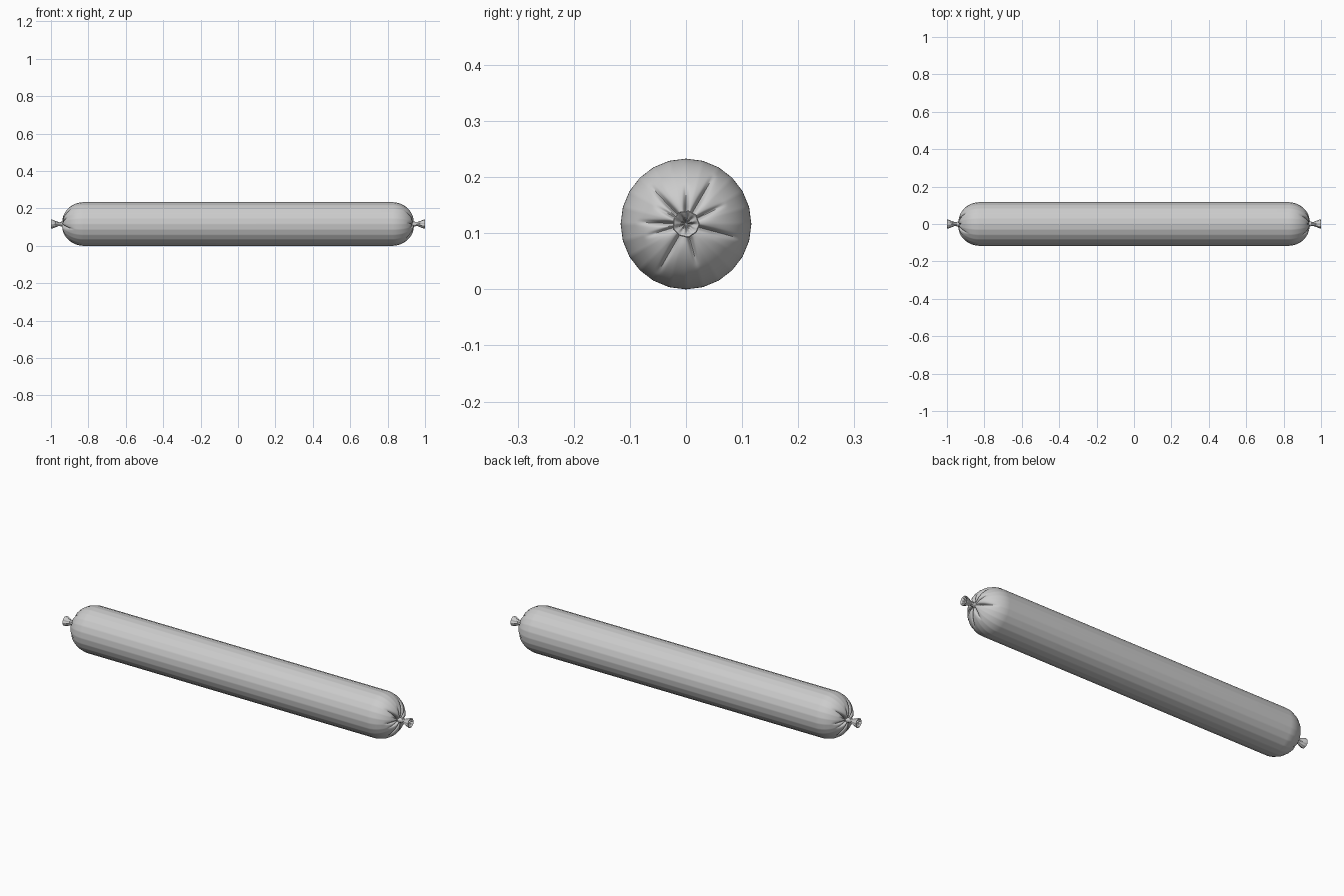
import bpy, bmesh, math

if "Cube" in bpy.data.objects:
    bpy.data.objects.remove(bpy.data.objects["Cube"])

R, CAP_X, CAP_L = 0.1165, 0.825, 0.119
SEG = 192
# gathered creases of one end: (angle in degrees, radius where the crease fades out)
CREASES = [(133, .098), (90, .072), (60, .103), (27, .080), (-15, .106),
           (-75, .080), (-120, .104), (197, .076), (178, .088), (150, .064)]


def crease_depth(a, r):
    d = 0.0
    for deg, reach in CREASES:
        da = (a - math.radians(deg) + math.pi) % (2 * math.pi) - math.pi
        fade = max(0.0, min(1.0, (reach - r) / 0.05)) * min(1.0, r / 0.03)
        arc = r * abs(da)
        d += fade * (0.011 * math.exp(-(arc / 0.0035) ** 2)
                     + 0.005 * math.exp(-(arc / 0.010) ** 2))
    return d


def facet(a):
    # the casing is a 24-sided tube
    step = 2 * math.pi / 24
    return math.cos(step / 2) / math.cos((a % step) - step / 2)


def cap_point(t, a):
    x, r = CAP_X + CAP_L * math.sin(t), R * math.cos(t)
    d = crease_depth(a, r)
    x -= d * math.sin(t)
    return x, max(0.008, r - d * math.cos(t)) * facet(a)


def knot_point(x, r, pleat, a):
    wave = 0.6 * math.cos(9 * a) + 0.4 * math.cos(5 * a + 1)
    return x, r * (1 + pleat * wave)


def add_loft(name, rings, close_start=False, close_end=False):
    bm = bmesh.new()
    loops = [[bm.verts.new(p) for p in ring] for ring in rings]
    for a, b in zip(loops, loops[1:]):
        n = len(a)
        for i in range(n):
            j = (i + 1) % n
            bm.faces.new((a[i], a[j], b[j], b[i]))
    if close_start:
        bm.faces.new(loops[0])
    if close_end:
        bm.faces.new(loops[-1])
    bmesh.ops.recalc_face_normals(bm, faces=bm.faces)
    me = bpy.data.meshes.new(name)
    bm.to_mesh(me)
    bm.free()
    ob = bpy.data.objects.new(name, me)
    bpy.context.collection.objects.link(ob)
    bpy.ops.object.select_all(action='DESELECT')
    ob.select_set(True)
    bpy.context.view_layer.objects.active = ob
    bpy.ops.object.shade_smooth_by_angle(angle=math.radians(50))
    return ob


def ring(fn, side):
    # the far end is the near end turned half a turn about z
    out = []
    for i in range(SEG):
        a = 2 * math.pi * i / SEG
        x, r = fn(a if side > 0 else math.pi - a)
        out.append((side * x, r * math.cos(a), R + r * math.sin(a)))
    return out


# casing with rounded, gathered ends
t_end = math.acos(0.010 / R)
N = 36
ts = [t_end * i / N for i in range(N + 1)]
right = [ring(lambda a, t=t: cap_point(t, a), 1) for t in ts]
left = [ring(lambda a, t=t: cap_point(t, a), -1) for t in ts]
add_loft("sausage_casing", left[::-1] + right, True, True)

# twisted tails: neck, flare, rim and puckered hollow
TAIL = [(.930, .013, 0), (.945, .012, .05), (.954, .0105, .08), (.962, .011, .10),
        (.974, .0155, .10), (.986, .0205, .08), (.995, .0235, .05), (.999, .0235, .04),
        (1.0, .022, .04), (.997, .018, .08), (.990, .013, .25),
        (.981, .007, .40), (.976, .002, .40)]
for side, label in ((1, "right"), (-1, "left")):
    rings = [ring(lambda a, p=p: knot_point(*p, a), side) for p in TAIL]
    add_loft("tied_tail_" + label, rings, True, True)
